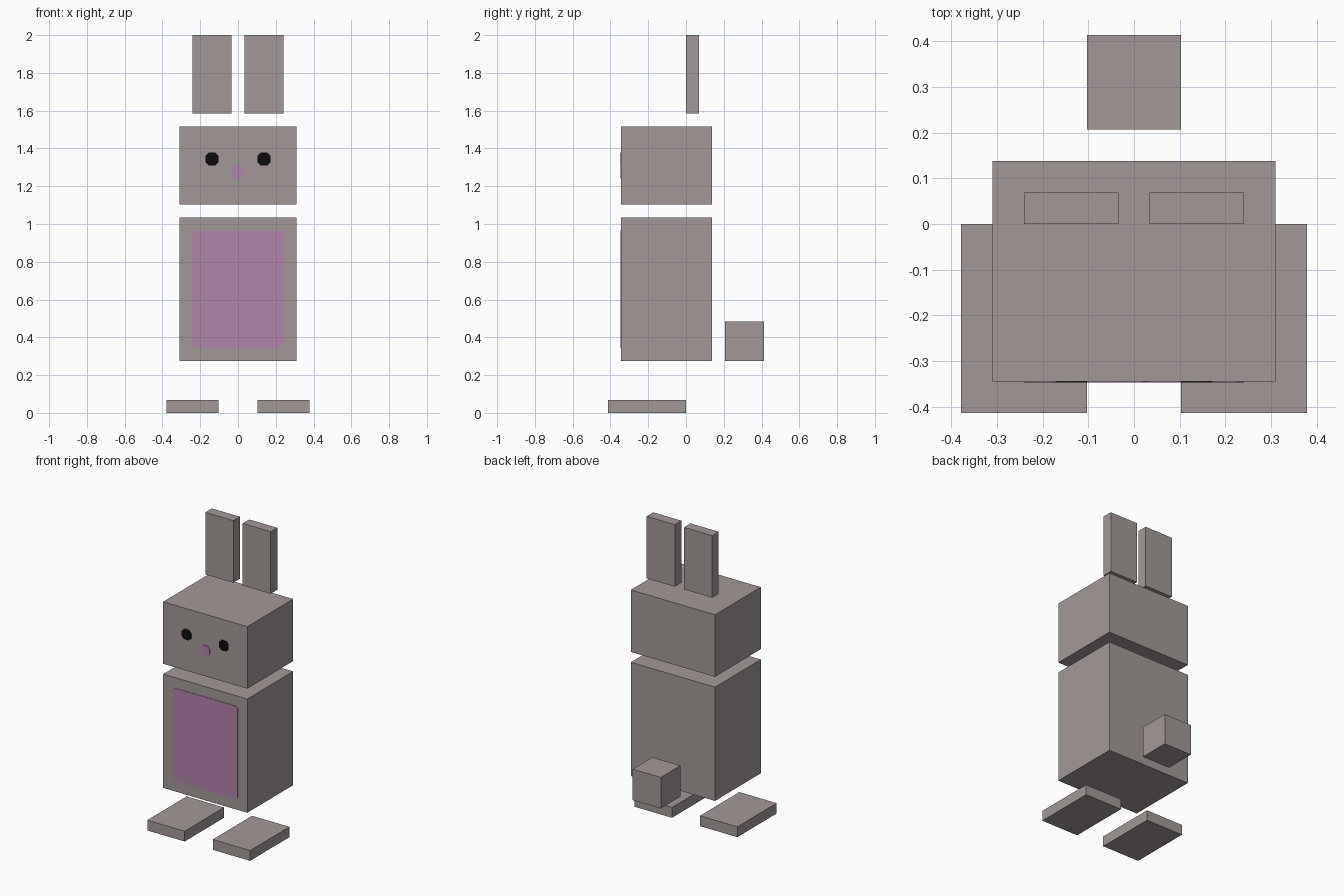
import bpy

if "Cube" in bpy.data.objects:
    bpy.data.objects.remove(bpy.data.objects["Cube"])

U = 2 / 29  # one model pixel; the figure is 29 pixels tall


def material(name, rgb):
    """Flat colour from 0-255 sRGB values."""
    lin = [((c / 255 + 0.055) / 1.055) ** 2.4 if c > 10 else c / 255 / 12.92 for c in rgb]
    mat = bpy.data.materials.new(name)
    mat.diffuse_color = (*lin, 1)
    mat.use_nodes = True
    mat.node_tree.nodes["Principled BSDF"].inputs["Base Color"].default_value = mat.diffuse_color
    return mat


fur = material("grey_fur", (162, 153, 150))
pink = material("pink", (175, 133, 170))
black = material("black", (12, 12, 12))


def add_mesh(name, verts, faces, mat):
    mesh = bpy.data.meshes.new(name)
    mesh.from_pydata(verts, [], faces)
    mesh.materials.append(mat)
    obj = bpy.data.objects.new(name, mesh)
    bpy.context.collection.objects.link(obj)
    return obj


def box(name, x, y, z):
    """Box from (min, max) ranges in pixels."""
    verts = [(a * U, b * U, c * U) for c in z for b in y for a in x]
    faces = [(0, 2, 3, 1), (4, 5, 7, 6), (0, 1, 5, 4),
             (2, 6, 7, 3), (0, 4, 6, 2), (1, 3, 7, 5)]
    return add_mesh(name, verts, faces, fur)


def plate(name, x, z, mat, cut=0.25):
    """Thin plate with clipped corners on the front faces (y = -5 pixels)."""
    (x0, x1), (z0, z1) = x, z
    outline = [(x0 + cut, z0), (x1 - cut, z0), (x1, z0 + cut), (x1, z1 - cut),
               (x1 - cut, z1), (x0 + cut, z1), (x0, z1 - cut), (x0, z0 + cut)]
    n = len(outline)
    verts = [(a * U, -5 * U + d, c * U) for d in (-0.003, 0.001) for a, c in outline]
    faces = [tuple(range(n)), tuple(reversed(range(n, 2 * n)))]
    faces += [(i, i + n, (i + 1) % n + n, (i + 1) % n) for i in range(n)]
    return add_mesh(name, verts, faces, mat)


# Central blocks
box("body", (-4.5, 4.5), (-5, 2), (4, 15))
box("head", (-4.5, 4.5), (-5, 2), (16, 22))
box("tail", (-1.5, 1.5), (3, 6), (4, 7))

# Paired parts
for side, s in (("left", -1), ("right", 1)):
    box(f"{side}_ear", sorted((0.5 * s, 3.5 * s)), (0, 1), (23, 29))
    box(f"{side}_foot", sorted((1.5 * s, 5.5 * s)), (-6, 0), (0, 1))
    plate(f"{side}_eye", (2 * s - 0.5, 2 * s + 0.5), (19, 20), black)

# Pink markings
plate("nose", (-0.5, 0.5), (18, 19), pink)
plate("belly_patch", (-3.5, 3.5), (5, 14), pink)
